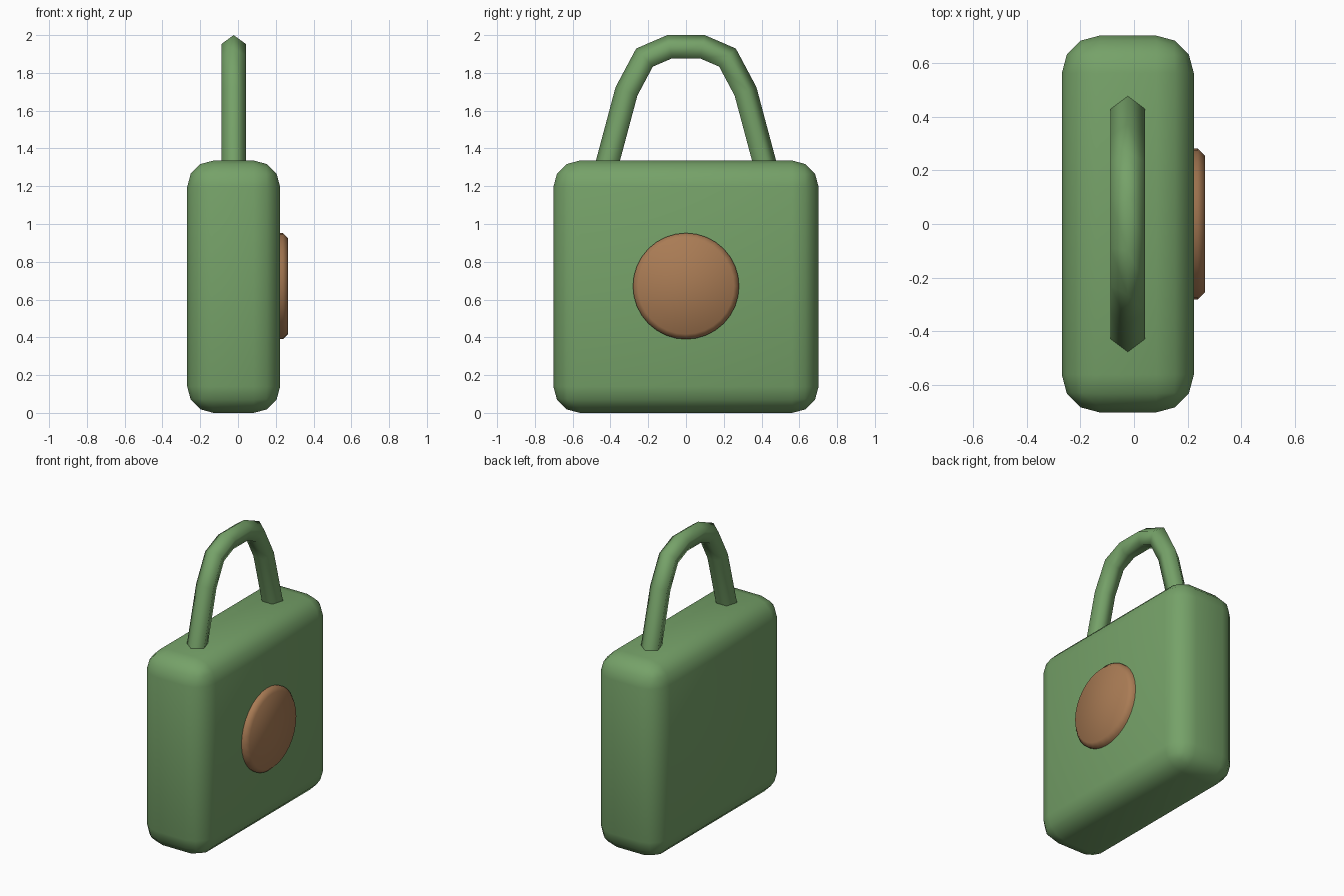
import bpy, bmesh, math
from mathutils import Matrix, Vector

if "Cube" in bpy.data.objects:
    bpy.data.objects.remove(bpy.data.objects["Cube"])


def material(name, rgb):
    m = bpy.data.materials.new(name)
    m.diffuse_color = (*rgb, 1)
    m.use_nodes = True
    m.node_tree.nodes["Principled BSDF"].inputs["Base Color"].default_value = m.diffuse_color
    return m


green = material("green", (0.18, 0.36, 0.14))
brown = material("brown", (0.40, 0.20, 0.09))


def finish(name, bm, mat, angle):
    bmesh.ops.recalc_face_normals(bm, faces=bm.faces)
    mesh = bpy.data.meshes.new(name)
    bm.to_mesh(mesh)
    bm.free()
    mesh.materials.append(mat)
    obj = bpy.data.objects.new(name, mesh)
    bpy.context.collection.objects.link(obj)
    bpy.context.view_layer.objects.active = obj
    bpy.ops.object.select_all(action='DESELECT')
    obj.select_set(True)
    bpy.ops.object.shade_smooth_by_angle(angle=math.radians(angle))
    return obj


# Rounded lock body
bm = bmesh.new()
bmesh.ops.create_cube(bm, size=1, matrix=Matrix.Translation((-0.023, 0, 0.668))
                      @ Matrix.Diagonal((0.492, 1.404, 1.336, 1)))
bmesh.ops.bevel(bm, geom=bm.edges[:], offset=0.14, segments=3,
                profile=0.5, affect='EDGES')
finish("body", bm, green, 40)

# Round plate on the right face, chamfered on its outer rim
bm = bmesh.new()
bmesh.ops.create_cone(bm, cap_ends=True, segments=32, radius1=0.281, radius2=0.281,
                      depth=0.085, matrix=Matrix.Translation((0.2225, 0, 0.671))
                      @ Matrix.Rotation(math.pi / 2, 4, 'Y'))
rim = [e for e in bm.edges if all(v.co.x > 0.25 for v in e.verts)]
bmesh.ops.bevel(bm, geom=rim, offset=0.027, segments=1, affect='EDGES')
finish("round_plate", bm, brown, 50)

# Shackle: five-sided tube swept along a mirrored arch, ends sunk in the body
half = [(0.432, 1.24), (0.309, 1.70), (0.215, 1.876), (0.085, 1.932)]
path = [Vector((-0.023, y, z)) for y, z in half]
path += [Vector((p.x, -p.y, p.z)) for p in reversed(path)]
radius = 0.068
bm = bmesh.new()
rings = []
for i, p in enumerate(path):
    before = (p - path[i - 1]).normalized() if i else None
    after = (path[i + 1] - p).normalized() if i < len(path) - 1 else None
    tangent = ((before or after) + (after or before)).normalized()
    miter = 1 / tangent.dot(after or before)
    side = Vector((1, 0, 0))
    outward = side.cross(tangent) * miter
    if outward.dot(p - Vector((p.x, 0, 1.2))) < 0:
        outward.negate()
    rings.append([bm.verts.new(p + radius * (outward * math.cos(a) + side * math.sin(a)))
                  for a in (k * math.tau / 5 for k in range(5))])
for a, b in zip(rings, rings[1:]):
    for k in range(5):
        n = (k + 1) % 5
        bm.faces.new((a[k], a[n], b[n], b[k]))
bm.faces.new(rings[0])
bm.faces.new(rings[-1])
finish("shackle", bm, green, 80)
